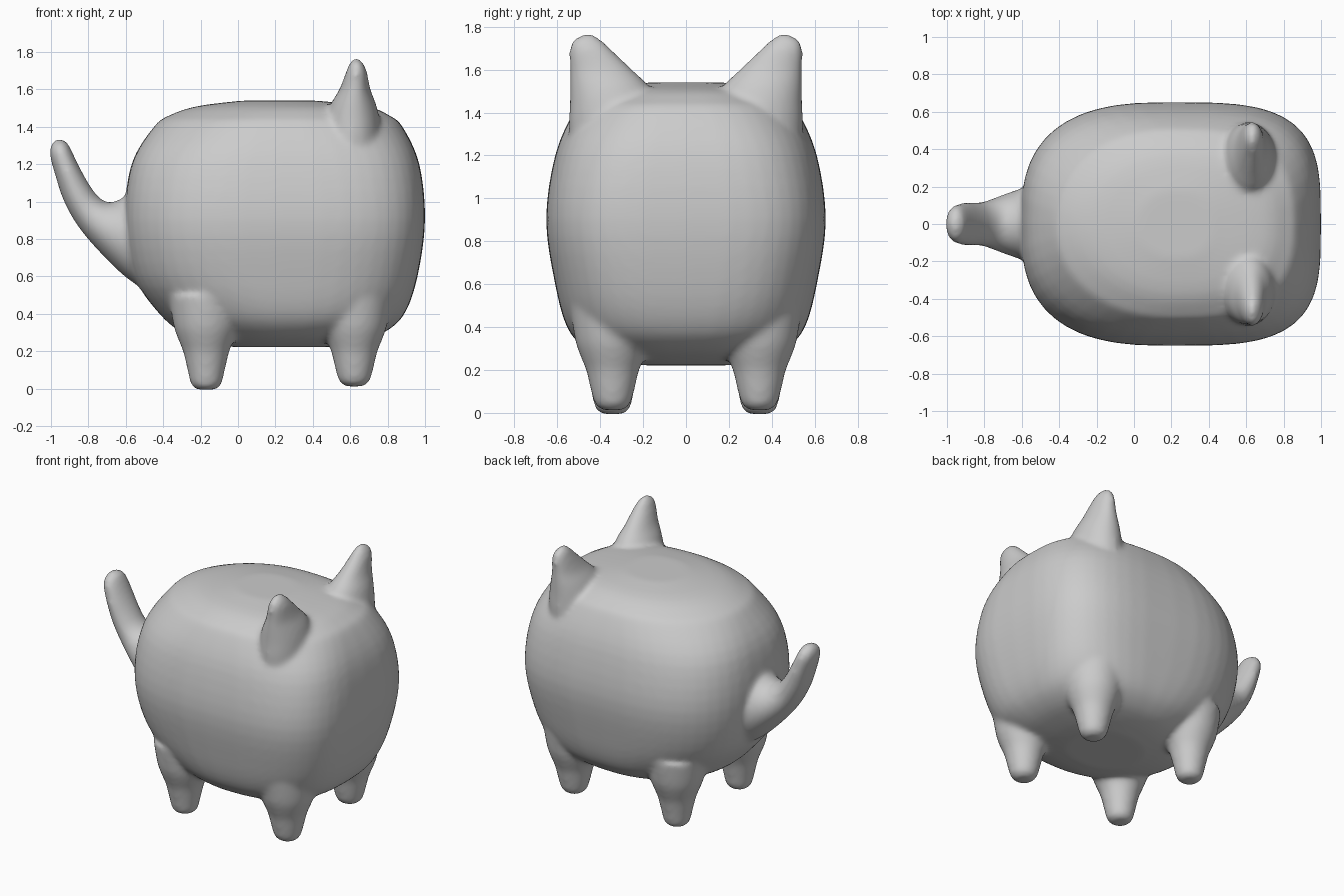
import bpy, bmesh, math

if "Cube" in bpy.data.objects:
    bpy.data.objects.remove(bpy.data.objects["Cube"])

SEG, STEPS = 48, 4


def smooth_rows(rows):
    """Catmull-Rom interpolation between cross-sections."""
    out = []
    for i in range(len(rows) - 1):
        p0, p1 = rows[max(i - 1, 0)], rows[i]
        p2, p3 = rows[i + 1], rows[min(i + 2, len(rows) - 1)]
        for k in range(STEPS):
            t = k / STEPS
            out.append([0.5 * (2 * b + (c - a) * t + (2 * a - 5 * b + 4 * c - d) * t * t
                               + (3 * b - a - 3 * c + d) * t ** 3)
                        for a, b, c, d in zip(p0, p1, p2, p3)])
    out.append(list(rows[-1]))
    return out


def loft(bm, rows):
    """Closed loft; row = right x, right z, left x, left z, centre y, half width, squareness."""
    rings = []
    for xr, zr, xl, zl, y, w, n in smooth_rows(rows):
        ring = []
        for j in range(SEG):
            a = 2 * math.pi * j / SEG
            c, s = math.cos(a), math.sin(a)
            e = 2 / (n if c > 0 else max(2, 0.78 * n))
            u = math.copysign(abs(c) ** e, c)
            v = math.copysign(abs(s) ** e, s)
            ring.append(bm.verts.new(((xr + xl) / 2 + u * (xr - xl) / 2, y + v * w,
                                      (zr + zl) / 2 + u * (zr - zl) / 2)))
        rings.append(ring)
    for r0, r1 in zip(rings, rings[1:]):
        for j in range(SEG):
            k = (j + 1) % SEG
            bm.faces.new((r0[j], r0[k], r1[k], r1[j]))
    bm.faces.new(rings[0][::-1])
    bm.faces.new(rings[-1])


def upright(bm, rows, side=1):
    """Loft of level sections; row = z, left x, right x, inner y, outer y."""
    loft(bm, [(xr, z, xl, z, side * (yi + yo) / 2, (yo - yi) / 2, 2)
              for z, xl, xr, yi, yo in rows])


bm = bmesh.new()

# plump rounded-box body: z, left x, right x, half width, squareness
body = [(.222, -.02, .48, .22, 2.5), (.25, -.17, .63, .36, 2.5), (.3, -.30, .78, .47, 2.6),
        (.4, -.42, .89, .555, 2.9), (.6, -.555, .96, .61, 3.3), (.9, -.605, 1.0, .652, 3.5),
        (1.2, -.57, .97, .61, 3.3), (1.4, -.45, .88, .525, 2.8), (1.46, -.37, .81, .465, 2.6),
        (1.51, -.22, .69, .36, 2.5), (1.54, .02, .42, .18, 2.5)]
loft(bm, [(xr, z, xl, z, 0, w, n) for z, xl, xr, w, n in body])

# tail: flared root sweeping up to a rounded tip
loft(bm, [(-.50, 1.06, -.40, .47, 0, .21, 2), (-.61, 1.02, -.58, .58, 0, .19, 2),
          (-.69, .995, -.72, .71, 0, .155, 2), (-.75, 1.03, -.85, .86, 0, .12, 2),
          (-.80, 1.10, -.93, 1.0, 0, .115, 2), (-.85, 1.19, -.977, 1.14, 0, .113, 2),
          (-.893, 1.28, -1.006, 1.25, 0, .10, 2), (-.915, 1.318, -1.0, 1.303, 0, .07, 2),
          (-.95, 1.338, -.97, 1.335, 0, .015, 2)])

for side in (1, -1):
    # legs: rounded stubs flaring into the belly
    for cx, cy, foot in ((-.17, .342, -.006), (.622, .342, .012)):
        levels = [(foot, .045), (foot + .025, .080), (.1, .100), (.2, .124),
                  (.26, .148), (.34, .175), (.5, .20)]
        upright(bm, [(z, cx - r, cx + r, cy - r, cy + r) for z, r in levels], side)
    # ears: steep outer edge, long inner slope
    upright(bm, [(1.2, .47, .74, .20, .54), (1.35, .46, .76, .15, .545),
                 (1.45, .47, .755, .15, .542), (1.53, .50, .735, .18, .542),
                 (1.6, .542, .708, .25, .542), (1.7, .58, .688, .355, .544),
                 (1.745, .60, .665, .40, .52), (1.768, .622, .642, .44, .475)], side)

bmesh.ops.recalc_face_normals(bm, faces=bm.faces)
mesh = bpy.data.meshes.new("animal_body")
bm.to_mesh(mesh)
bm.free()
animal = bpy.data.objects.new("animal_body", mesh)
bpy.context.collection.objects.link(animal)

# fuse the parts into one skin and soften the joins
fuse = animal.modifiers.new("fuse", 'REMESH')
fuse.mode = 'VOXEL'
fuse.voxel_size = 0.016
fuse.use_smooth_shade = True
soften = animal.modifiers.new("soften", 'SMOOTH')
soften.factor = 0.5
soften.iterations = 12
